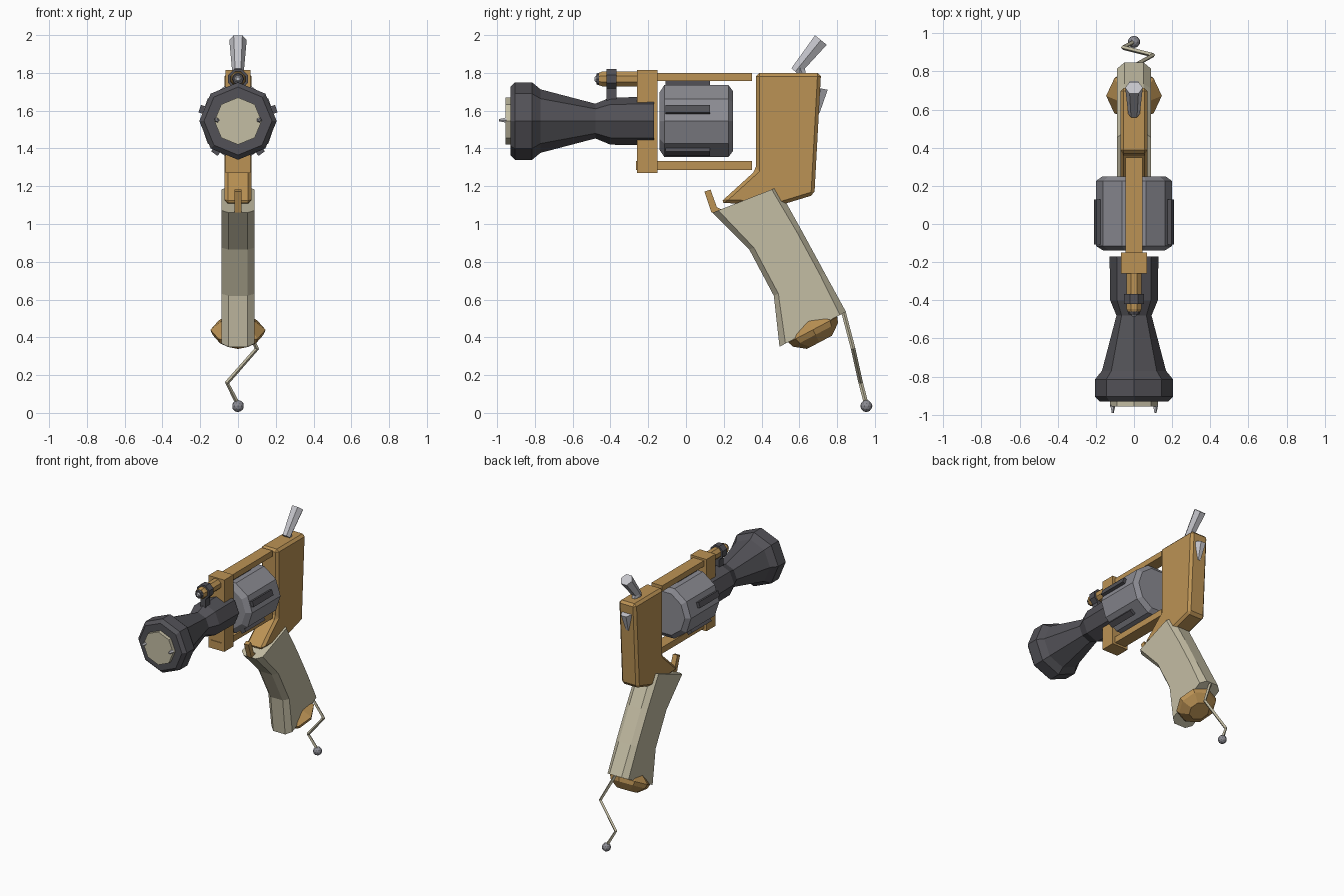
import bpy, bmesh, math
from mathutils import Vector, Matrix

if "Cube" in bpy.data.objects:
    bpy.data.objects.remove(bpy.data.objects["Cube"])


def material(name, r, g, b):
    m = bpy.data.materials.new(name)
    m.diffuse_color = (r, g, b, 1)
    m.use_nodes = True
    m.node_tree.nodes["Principled BSDF"].inputs["Base Color"].default_value = m.diffuse_color
    return m


GOLD = material("brass", 0.50, 0.29, 0.09)
BONE = material("bone", 0.55, 0.51, 0.37)
DARK = material("dark_steel", 0.085, 0.083, 0.095)
GREY = material("mid_steel", 0.26, 0.26, 0.29)
LIGHT = material("light_steel", 0.56, 0.56, 0.60)


def finish(name, bm, mat):
    bmesh.ops.recalc_face_normals(bm, faces=bm.faces)
    me = bpy.data.meshes.new(name)
    bm.to_mesh(me)
    bm.free()
    me.materials.append(mat)
    ob = bpy.data.objects.new(name, me)
    bpy.context.collection.objects.link(ob)
    return ob


def loft(name, rings, mat):
    """Skin closed rings of equal point count, with capped ends."""
    bm = bmesh.new()
    vs = [[bm.verts.new(p) for p in ring] for ring in rings]
    n = len(rings[0])
    for a, b in zip(vs, vs[1:]):
        for i in range(n):
            j = (i + 1) % n
            bm.faces.new((a[i], a[j], b[j], b[i]))
    bm.faces.new(vs[0])
    bm.faces.new(vs[-1])
    return finish(name, bm, mat)


def lathe(name, profile, n, mat, origin=(0, 0, 0), axis=(0, 1, 0), phase=0):
    """Revolve (distance, radius) pairs about an axis lying in the yz plane."""
    a, o = Vector(axis).normalized(), Vector(origin)
    u, v = Vector((1, 0, 0)), Vector((0, -a.z, a.y))
    ang = [phase + math.tau * i / n for i in range(n)]
    rings = [[o + a * t + r * (u * math.cos(k) + v * math.sin(k)) for k in ang]
             for t, r in profile]
    return loft(name, rings, mat)


def prism(name, pts, hw, mat, bevel=0):
    """Extrude a yz outline to half width hw on both sides."""
    ob = loft(name, [[(x, y, z) for y, z in pts] for x in (-hw, hw)], mat)
    if bevel:
        m = ob.modifiers.new("chamfer", 'BEVEL')
        m.width, m.segments, m.limit_method = bevel, 1, 'ANGLE'
    return ob


def box(name, hw, y0, y1, z0, z1, mat, bevel=0):
    return prism(name, [(y0, z0), (y1, z0), (y1, z1), (y0, z1)], hw, mat, bevel)


BORE = (0, 0, 1.545)

# Barrel with flared muzzle, muzzle plug and two small teeth
lathe("barrel", [(-0.93, 0.18), (-0.905, 0.205), (-0.815, 0.205), (-0.77, 0.168),
                 (-0.48, 0.092), (-0.40, 0.125), (-0.17, 0.128)], 8, DARK, BORE)
lathe("muzzle_plug", [(-0.957, 0.125), (-0.92, 0.125)], 8, BONE, BORE)
for s in (-1, 1):
    lathe("muzzle_tooth", [(-0.99, 0.006), (-0.95, 0.015)], 5, LIGHT, (s * 0.112, 0, 1.55))

# Ten sided drum with five ribs
lathe("drum", [(-0.14, 0.16), (-0.115, 0.2), (0.225, 0.2), (0.25, 0.165)], 10, GREY, BORE)
for i in range(5):
    bm = bmesh.new()
    bmesh.ops.create_cube(bm, size=1, matrix=Matrix.Translation(BORE)
                          @ Matrix.Rotation(i * math.tau / 5, 4, 'Y')
                          @ Matrix.Translation((0, 0.01, 0.196))
                          @ Matrix.Diagonal((0.042, 0.235, 0.034, 1)))
    finish("drum_rib", bm, DARK)

# Frame: front block, two straps and the rear body
box("front_block", 0.067, -0.26, -0.15, 1.27, 1.815, GOLD)
box("top_strap", 0.045, -0.16, 0.35, 1.757, 1.80, GOLD)
box("bottom_strap", 0.045, -0.265, 0.35, 1.285, 1.333, GOLD)
prism("rear_frame", [(0.37, 1.80), (0.715, 1.80), (0.68, 1.155), (0.50, 1.10),
                     (0.18, 1.112), (0.37, 1.285)], 0.072, GOLD, 0.018)

# Grip: chamfered section swept through four front/back stations
stations = [((0.14, 1.06), (0.485, 1.195)), ((0.335, 0.865), (0.61, 0.97)),
            ((0.465, 0.62), (0.735, 0.74)), ((0.495, 0.35), (0.847, 0.535))]
section = [(0.05, 0), (0.088, 0.09), (0.088, 0.91), (0.05, 1),
           (-0.05, 1), (-0.088, 0.91), (-0.088, 0.09), (-0.05, 0)]
loft("grip", [[(x, f[0] + (b[0] - f[0]) * s, f[1] + (b[1] - f[1]) * s) for x, s in section]
              for f, b in stations], BONE)

# Pommel cap under the grip
lathe("pommel", [(-0.05, 0.09), (0.0, 0.146), (0.03, 0.135), (0.075, 0.075)], 8, GOLD,
      (0, 0.672, 0.44), (0, 0.467, -0.884))

# Trigger
prism("trigger", [(0.098, 1.172), (0.13, 1.182), (0.163, 1.09), (0.20, 1.07), (0.135, 1.06)],
      0.019, GOLD)

# Hammer spur above and its tail behind the frame
lathe("hammer_spur", [(-0.01, 0.031), (0.205, 0.046)], 6, LIGHT,
      (0, 0.585, 1.815), (0, 0.63, 0.775))
lathe("hammer_pivot", [(0, 0.02), (0.06, 0.03)], 6, LIGHT, (0, 0.62, 1.78), (0, -0.3, 0.9))
lathe("hammer_tail", [(0, 0.02), (0.13, 0.042)], 6, LIGHT,
      (0, 0.69, 1.59), (0, 0.19, 0.98))

# Sight tube, clamp ring, post and lens
SIGHT = (0, 0, 1.768)
lathe("sight_tube", [(-0.46, 0.036), (-0.445, 0.042), (-0.25, 0.042)], 8, GOLD, SIGHT, phase=math.pi / 8)
lathe("sight_ring", [(-0.42, 0.056), (-0.367, 0.056)], 8, DARK, SIGHT, phase=math.pi / 8)
box("sight_post", 0.022, -0.42, -0.367, 1.64, 1.74, DARK)
lathe("sight_bezel", [(-0.475, 0.028), (-0.455, 0.035)], 8, DARK, SIGHT)
lathe("sight_lens", [(-0.485, 0.01), (-0.47, 0.022)], 8, LIGHT, SIGHT)

# Zigzag lanyard with a ball at its end
path = [Vector(p) for p in ((0.01, 0.835, 0.53), (0.1, 0.885, 0.34),
                            (-0.058, 0.925, 0.16), (0, 0.955, 0.045))]
rings = []
for i, p in enumerate(path):
    d = (path[min(i + 1, 3)] - path[max(i - 1, 0)]).normalized()
    u = d.cross(Vector((1, 0, 0))).normalized()
    w = d.cross(u)
    r = 0.012
    rings.append([p + r * (u * math.cos(k * math.pi / 2) + w * math.sin(k * math.pi / 2))
                  for k in range(4)])
loft("lanyard", rings, BONE)
bm = bmesh.new()
bmesh.ops.create_icosphere(bm, subdivisions=2, radius=0.032,
                           matrix=Matrix.Translation((0, 0.955, 0.036)))
finish("lanyard_ball", bm, GREY)
